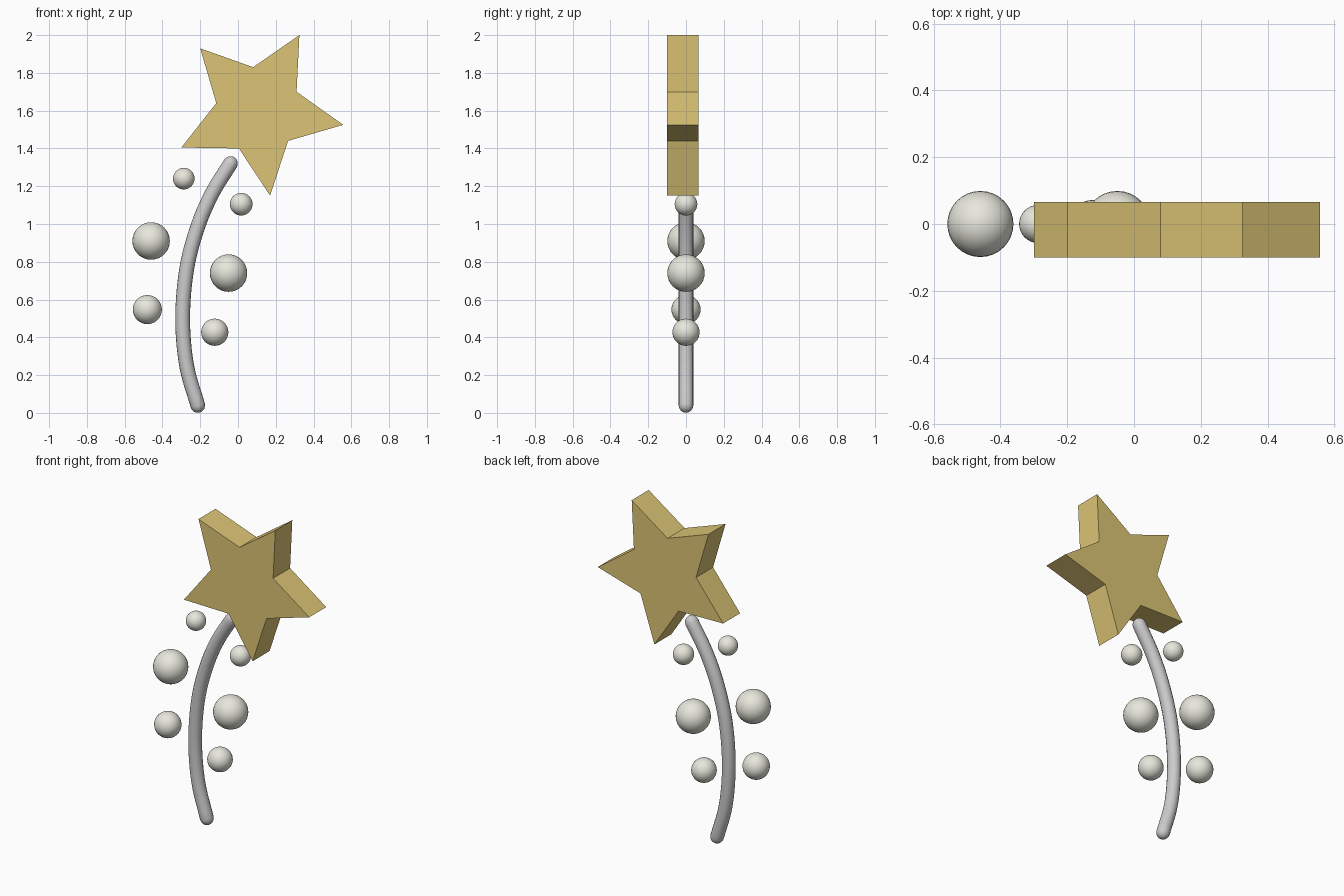
import bpy, bmesh, math
from mathutils import Vector

if "Cube" in bpy.data.objects:
    bpy.data.objects.remove(bpy.data.objects["Cube"])


def material(name, rgb):
    m = bpy.data.materials.new(name)
    m.diffuse_color = (*rgb, 1)
    m.use_nodes = True
    m.node_tree.nodes["Principled BSDF"].inputs["Base Color"].default_value = m.diffuse_color
    return m


gold = material("gold", (0.72, 0.56, 0.18))
pearl = material("pearl", (0.80, 0.80, 0.72))

# Star: extruded outline
outline = [(-0.20, 1.93), (0.08, 1.83), (0.325, 2.0), (0.31, 1.70), (0.557, 1.525),
           (0.265, 1.44), (0.17, 1.15), (0.005, 1.40), (-0.30, 1.405), (-0.115, 1.64)]
bm = bmesh.new()
face = bm.faces.new([bm.verts.new((x, -0.10, z)) for x, z in outline])
ext = bmesh.ops.extrude_face_region(bm, geom=[face])
bmesh.ops.translate(bm, vec=(0, 0.166, 0),
                    verts=[v for v in ext["geom"] if isinstance(v, bmesh.types.BMVert)])
bmesh.ops.recalc_face_normals(bm, faces=bm.faces)
mesh = bpy.data.meshes.new("star")
bm.to_mesh(mesh)
bm.free()
star = bpy.data.objects.new("star", mesh)
bpy.context.collection.objects.link(star)
mesh.materials.append(gold)

# Stem: round tube along a smooth curve, with domed ends
R = 0.039
keys = [Vector((x, 0, z)) for x, z in
        [(-0.213, 0.04), (-0.272, 0.25), (-0.293, 0.50), (-0.272, 0.76),
         (-0.215, 0.98), (-0.138, 1.16), (-0.04, 1.32)]]
ctrl = [2 * keys[0] - keys[1]] + keys + [2 * keys[-1] - keys[-2]]
path = []
for a, b, c, d in zip(ctrl, ctrl[1:], ctrl[2:], ctrl[3:]):
    for i in range(6):
        t = i / 6
        path.append(0.5 * (2 * b + (c - a) * t + (2 * a - 5 * b + 4 * c - d) * t ** 2
                           + (3 * b - a - 3 * c + d) * t ** 3))
path.append(keys[-1])


def dome(end, inner):
    out = (end - inner).normalized()
    angles = [math.radians(k) for k in (22, 45, 65, 80, 88)]
    return [(end + out * R * math.sin(a), math.cos(a)) for a in angles]


samples = (dome(path[0], path[1])[::-1] + [(p, 1.0) for p in path]
           + dome(path[-1], path[-2]))
cu = bpy.data.curves.new("stem", "CURVE")
cu.dimensions = "3D"
cu.bevel_depth = R
cu.bevel_resolution = 6
cu.use_fill_caps = True
sp = cu.splines.new("POLY")
sp.points.add(len(samples) - 1)
for pt, (p, r) in zip(sp.points, samples):
    pt.co = (*p, 1)
    pt.radius = r
sp.use_smooth = True
stem = bpy.data.objects.new("stem", cu)
bpy.context.collection.objects.link(stem)
bpy.context.view_layer.objects.active = stem
stem.select_set(True)
bpy.ops.object.convert(target="MESH")
bpy.ops.object.shade_smooth_by_angle(angle=math.radians(50))

# Floating pearls either side of the stem: x, z, radius
for i, (x, z, r) in enumerate([(-0.287, 1.24, 0.057), (0.017, 1.105, 0.06),
                               (-0.46, 0.91, 0.099), (-0.05, 0.74, 0.099),
                               (-0.48, 0.547, 0.077), (-0.123, 0.427, 0.072)]):
    bpy.ops.mesh.primitive_uv_sphere_add(segments=32, ring_count=16, radius=r,
                                         location=(x, 0, z))
    ball = bpy.context.object
    ball.name = f"pearl_{i + 1}"
    ball.data.materials.append(pearl)
    bpy.ops.object.shade_smooth()
